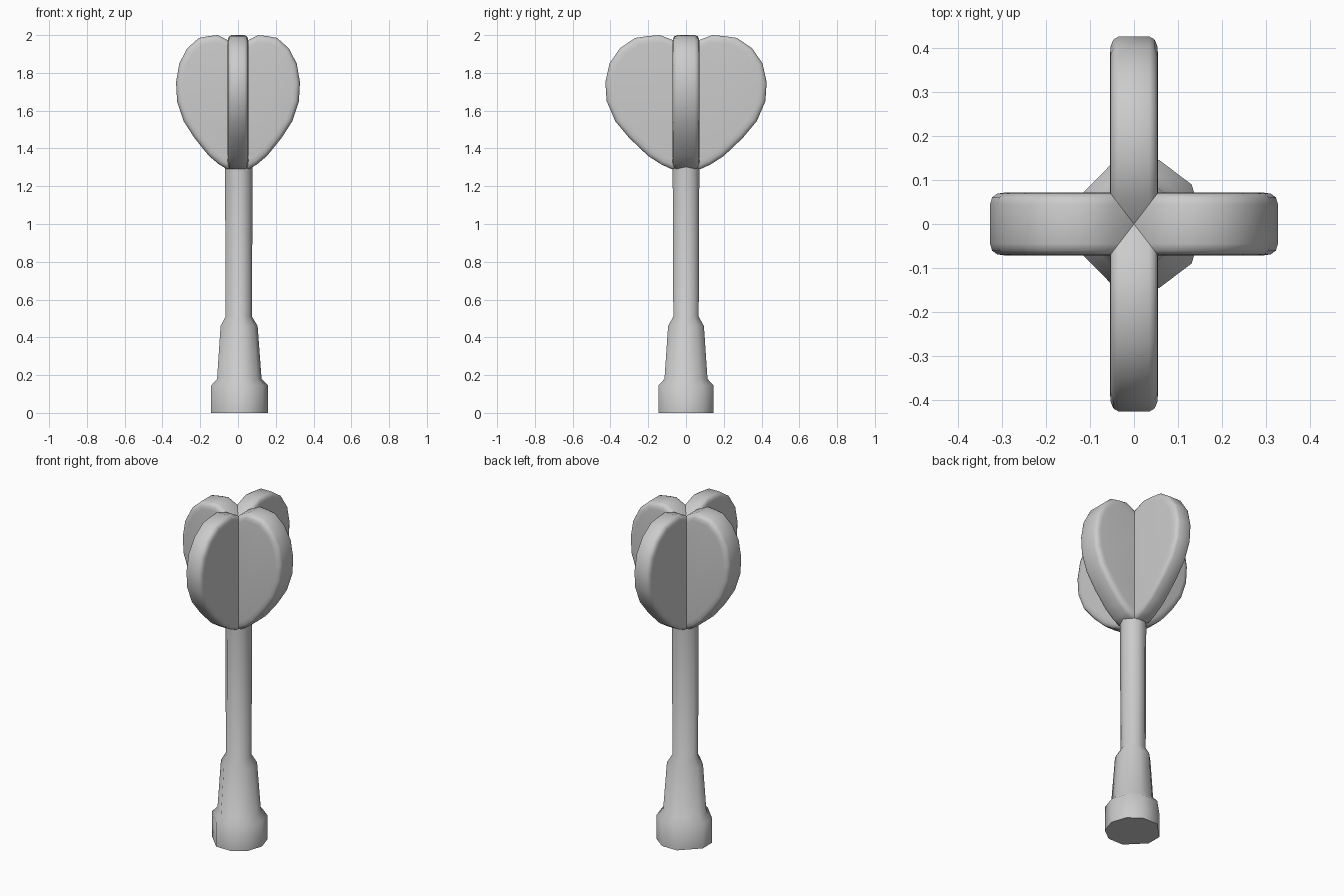
import bpy, bmesh
from mathutils import Vector

if "Cube" in bpy.data.objects:
    bpy.data.objects.remove(bpy.data.objects["Cube"])


def loft(name, rings, angle):
    """Skin a stack of equal-length closed rings, cap both ends, smooth by angle."""
    bm = bmesh.new()
    loops = [[bm.verts.new(p) for p in ring] for ring in rings]
    n = len(loops[0])
    for a, b in zip(loops, loops[1:]):
        for i in range(n):
            j = (i + 1) % n
            bm.faces.new((a[i], a[j], b[j], b[i]))
    bm.faces.new(loops[0])
    bm.faces.new(loops[-1])
    bmesh.ops.recalc_face_normals(bm, faces=bm.faces[:])
    mesh = bpy.data.meshes.new(name)
    bm.to_mesh(mesh)
    bm.free()
    obj = bpy.data.objects.new(name, mesh)
    bpy.context.collection.objects.link(obj)
    bpy.ops.object.select_all(action='DESELECT')
    obj.select_set(True)
    bpy.context.view_layer.objects.active = obj
    bpy.ops.object.shade_smooth_by_angle(angle=angle)
    return obj


# Handle: nine-sided section, scaled along its height
half = [(0.131, 0.09), (0.057, 0.146), (-0.042, 0.146), (-0.142, 0.045)]
section = [(0.16, 0)] + half + [(x, -y) for x, y in reversed(half)]
profile = [(0, 1), (0.145, 1), (0.18, 0.78), (0.46, 0.65), (0.51, 0.46), (1.34, 0.485)]
loft("handle", [[(x * s, y * s, z) for x, y in section] for z, s in profile], 0.96)

# Head: two crossed heart-shaped blades with rounded rims
side = [(0.06, 1.97), (0.14, 2.0), (0.20, 1.995), (0.27, 1.985), (0.35, 1.93),
        (0.405, 1.85), (0.427, 1.75), (0.42, 1.65), (0.375, 1.545), (0.30, 1.455),
        (0.20, 1.36), (0.13, 1.315), (0.075, 1.29)]
outline = [(0, 1.925)] + side + [(0, 1.295)] + [(-u, z) for u, z in reversed(side)]
rim = [(-0.0715, 0.045), (-0.069, 0.022), (-0.061, 0.007), (-0.045, 0),
       (0.045, 0), (0.061, 0.007), (0.069, 0.022), (0.0715, 0.045)]
centre = Vector((0, 1.66))


def inset(p, d):
    v = Vector(p) - centre
    return centre + v * (1 - d / v.length)


SQUASH = 0.768  # the whole head is narrower in x
for name, along_x in (("side_blades", True), ("front_back_blades", False)):
    rings = []
    for t, d in rim:
        pts = [inset(p, d) for p in outline]
        rings.append([(p.x * SQUASH, t, p.y) if along_x else (t * SQUASH, p.x, p.y)
                      for p in pts])
    loft(name, rings, 0.8)
